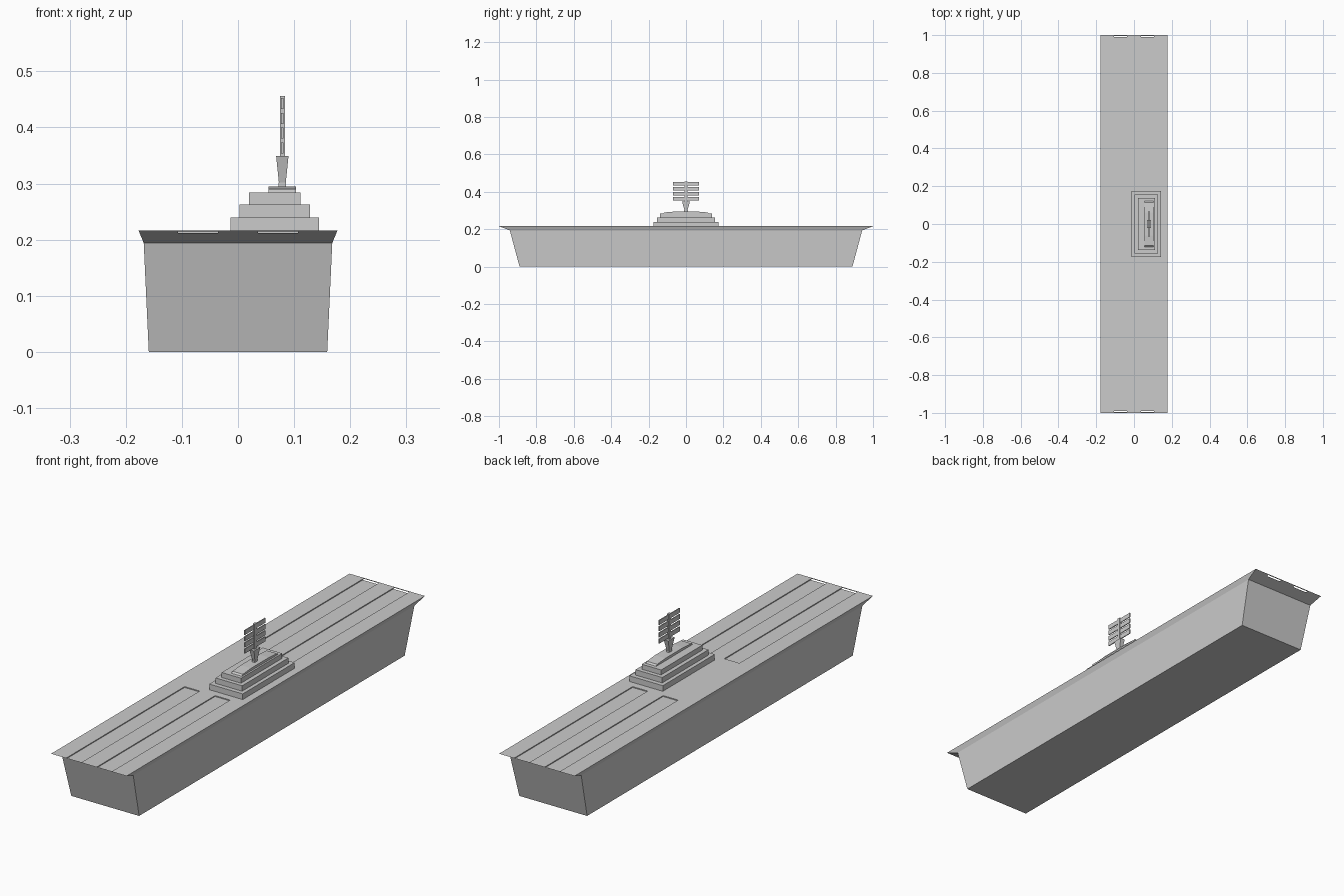
import bpy, bmesh

if "Cube" in bpy.data.objects:
    bpy.data.objects.remove(bpy.data.objects["Cube"])


def add_loft(bm, rings):
    """Closed rectangular loft; each ring is (cx, half_x, half_y, z)."""
    loops = []
    for cx, hx, hy, z in rings:
        loops.append([bm.verts.new((cx + sx * hx, sy * hy, z))
                      for sx, sy in ((-1, -1), (1, -1), (1, 1), (-1, 1))])
    bm.faces.new(loops[0][::-1])
    bm.faces.new(loops[-1])
    for a, b in zip(loops, loops[1:]):
        for i in range(4):
            j = (i + 1) % 4
            bm.faces.new((a[i], a[j], b[j], b[i]))


def add_box(bm, x0, x1, y0, y1, z0, z1):
    ret = bmesh.ops.create_cube(bm, size=1)
    bmesh.ops.scale(bm, vec=(x1 - x0, y1 - y0, z1 - z0), verts=ret["verts"])
    bmesh.ops.translate(bm, vec=((x0 + x1) / 2, (y0 + y1) / 2, (z0 + z1) / 2),
                        verts=ret["verts"])


def finish(name, bm):
    mesh = bpy.data.meshes.new(name)
    bm.to_mesh(mesh)
    bm.free()
    obj = bpy.data.objects.new(name, mesh)
    bpy.context.collection.objects.link(obj)
    return obj


def loft(name, rings):
    bm = bmesh.new()
    add_loft(bm, rings)
    return finish(name, bm)


DECK = 0.216

# Hull with the overhanging flight deck
hull = loft("hull", [(0, 0.159, 0.89, 0), (0, 0.168, 0.942, 0.194),
                     (0, 0.177, 1.0, DECK)])

# Four shallow runway recesses in the deck
bm = bmesh.new()
for sx in (-1, 1):
    for sy in (-1, 1):
        xs = sorted((sx * 0.036, sx * 0.107))
        ys = sorted((sy * 0.205, sy * 0.996))
        add_box(bm, *xs, *ys, DECK - 0.004, DECK + 0.02)
cutter = finish("runway_cutter", bm)
cutter.hide_render = True
cutter.display_type = 'WIRE'
mod = hull.modifiers.new("runways", 'BOOLEAN')
mod.operation = 'DIFFERENCE'
mod.solver = 'EXACT'
mod.object = cutter

# Stepped island
tiers = [(-0.013, 0.144, 0.174, DECK - 0.005, 0.240),
         (0.003, 0.128, 0.155, 0.240, 0.263),
         (0.020, 0.111, 0.138, 0.263, 0.284)]
for n, (x0, x1, hy, z0, z1) in enumerate(tiers, 1):
    c, h = (x0 + x1) / 2, (x1 - x0) / 2
    loft(f"island_tier_{n}", [(c, h, hy, z0), (c, h, hy, z1)])
MX = 0.079
loft("island_roof", [(MX, 0.0245, 0.122, 0.284), (MX, 0.0245, 0.115, 0.290),
                     (MX, 0.0245, 0.06, 0.2945)])

# Mast pedestal, post and antenna bars
loft("mast_foot", [(MX, 0.0065, 0.010, 0.2945), (MX, 0.0065, 0.010, 0.302)])
loft("mast_pedestal", [(MX, 0.006, 0.008, 0.300), (MX, 0.011, 0.021, 0.349)])
loft("mast_post", [(MX, 0.0045, 0.007, 0.349), (MX, 0.0045, 0.007, 0.456)])
for n in range(4):
    z = 0.354 + n * 0.0263
    loft(f"antenna_bar_{n + 1}", [(MX, 0.002, 0.069, z), (MX, 0.002, 0.069, z + 0.0195)])
